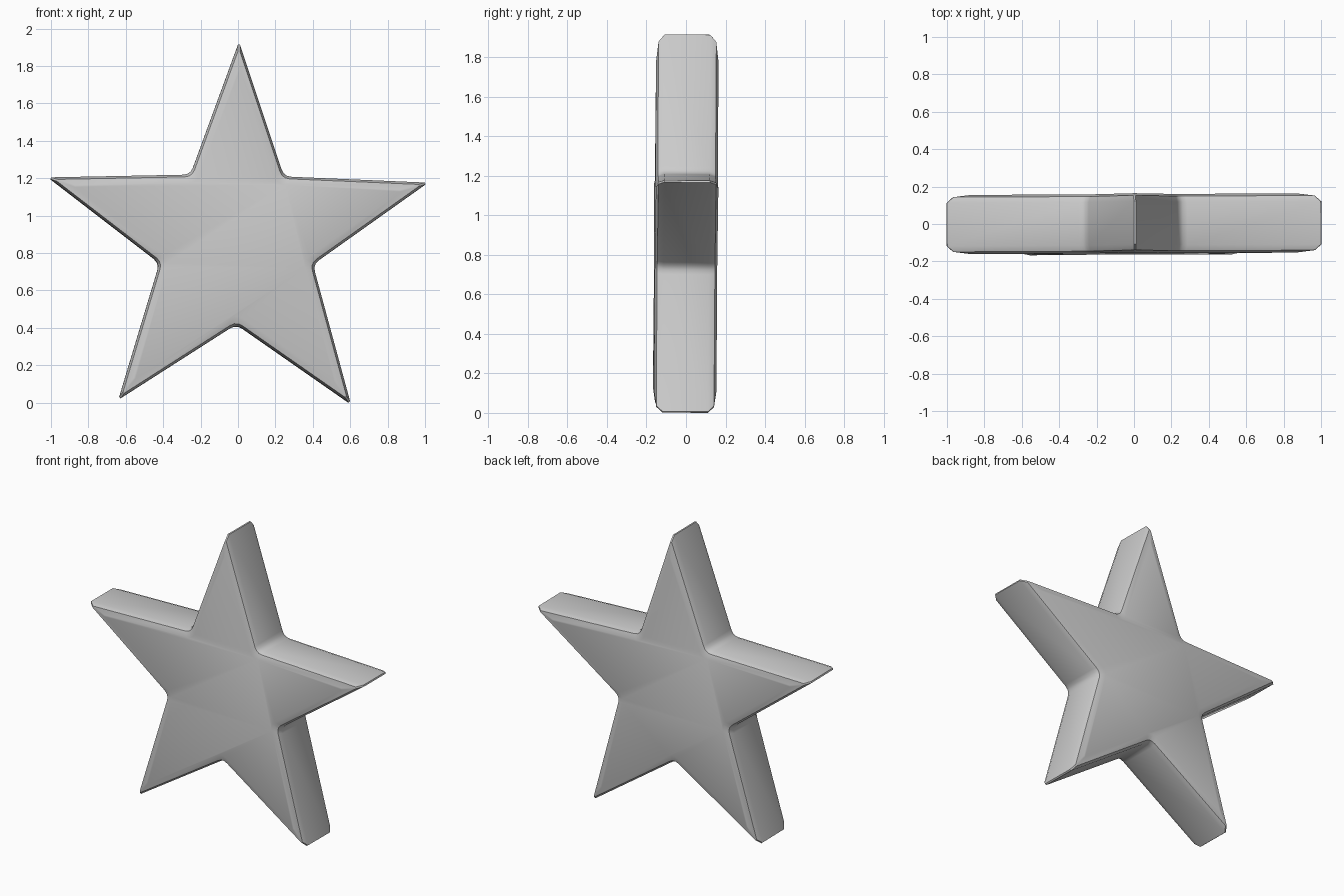
import bpy, bmesh
from mathutils import Vector, Matrix

if "Cube" in bpy.data.objects:
    bpy.data.objects.remove(bpy.data.objects["Cube"])

# Star outline (x, z): tips alternate with inner corners, clockwise from the top
OUTLINE = [Vector(p) for p in [
    (0.005, 1.925), (0.245, 1.205), (1.015, 1.172), (0.40, 0.735), (0.603, -0.012),
    (-0.01, 0.415), (-0.64, 0.012), (-0.42, 0.742), (-1.015, 1.20), (-0.255, 1.215)]]


def inset(points, d):
    """Mitred inset of a clockwise polygon."""
    out = []
    for i, p in enumerate(points):
        a = (p - points[i - 1]).normalized()
        b = (points[(i + 1) % len(points)] - p).normalized()
        na, nb = Vector((a.y, -a.x)), Vector((b.y, -b.x))
        out.append(p + (na + nb) * d / (1 + na.dot(nb)))
    return out


def soften(points):
    """Blunt the tips and round the inner corners."""
    out = []
    for i, p in enumerate(points):
        a = (points[i - 1] - p).normalized()
        b = (points[(i + 1) % len(points)] - p).normalized()
        if i % 2 == 0:
            out += [p + a * 0.016, p + b * 0.016]
        else:
            r = 0.04
            for t in (0, 1 / 3, 2 / 3, 1):
                out.append(p + a * r * (1 - t) ** 2 + b * r * t ** 2)
    return out


# Stacked outlines from front to back form the bevelled plate
layers = [(-0.158, 0.045), (-0.146, 0.012), (-0.115, 0.0),
          (0.115, 0.0), (0.146, 0.012), (0.158, 0.045)]
bm = bmesh.new()
rings = [[bm.verts.new((p.x, y, p.y)) for p in soften(inset(OUTLINE, d))]
         for y, d in layers]
n = len(rings[0])
for r0, r1 in zip(rings, rings[1:]):
    for i in range(n):
        j = (i + 1) % n
        bm.faces.new((r0[i], r0[j], r1[j], r1[i]))
bm.faces.new(rings[0])
bm.faces.new(rings[-1])

# The plate leans very slightly
centre = Vector((0, 0, 0.955))
lean = Matrix.Rotation(-0.008, 3, 'X') @ Matrix.Rotation(0.005, 3, 'Z')
bmesh.ops.rotate(bm, verts=bm.verts, cent=centre, matrix=lean)
low = min(v.co.z for v in bm.verts)
bmesh.ops.translate(bm, verts=bm.verts, vec=(0, 0, -low))
bmesh.ops.recalc_face_normals(bm, faces=bm.faces)

mesh = bpy.data.meshes.new("star")
bm.to_mesh(mesh)
bm.free()
star = bpy.data.objects.new("star", mesh)
bpy.context.collection.objects.link(star)
bpy.context.view_layer.objects.active = star
star.select_set(True)
bpy.ops.object.shade_smooth_by_angle(angle=0.52)
